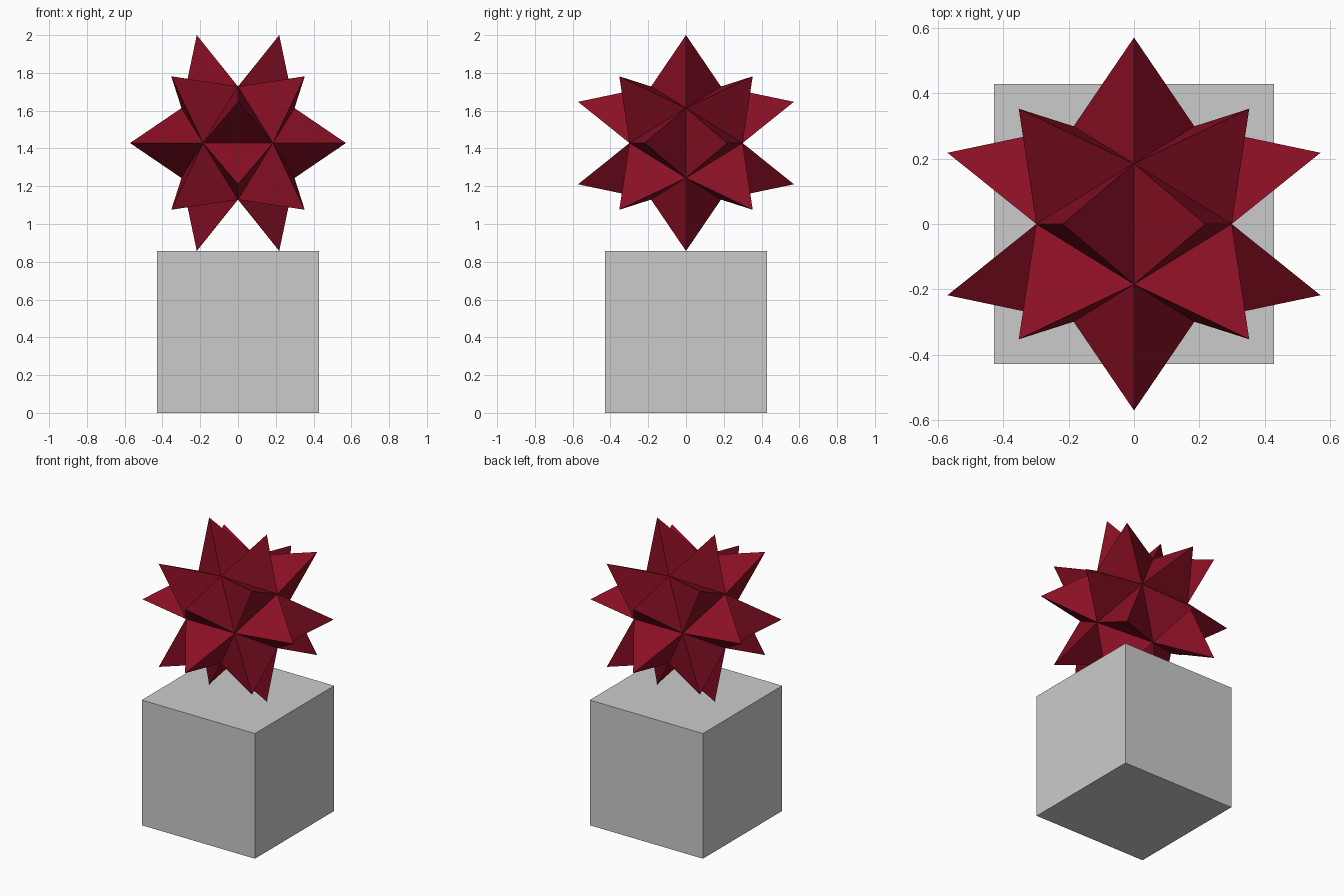
import bpy, bmesh, math
from mathutils import Vector

if "Cube" in bpy.data.objects:
    bpy.data.objects.remove(bpy.data.objects["Cube"])

PHI = (1 + math.sqrt(5)) / 2
SIDE = 6 / 7            # pedestal edge length
REACH = 4 / 7           # half width of the star
CENTRE = SIDE + REACH   # star centre height
VALLEY = 0.185          # short coordinate of the valley points


def material(name, rgb):
    m = bpy.data.materials.new(name)
    m.diffuse_color = (*rgb, 1)
    m.use_nodes = True
    m.node_tree.nodes["Principled BSDF"].inputs["Base Color"].default_value = m.diffuse_color
    return m


def add_object(name, bm, mat, z):
    bmesh.ops.recalc_face_normals(bm, faces=bm.faces)
    me = bpy.data.meshes.new(name)
    bm.to_mesh(me)
    bm.free()
    me.materials.append(mat)
    ob = bpy.data.objects.new(name, me)
    ob.location.z = z
    bpy.context.collection.objects.link(ob)
    return ob


grey = material("light grey", (0.60, 0.60, 0.60))
red = material("deep red", (0.254, 0.0048, 0.0176))

# Pedestal cube
bm = bmesh.new()
bmesh.ops.create_cube(bm, size=SIDE)
add_object("pedestal", bm, grey, SIDE / 2)

# Star: icosahedral core, every face raised into a three-sided spike
bm = bmesh.new()
for a in (-VALLEY, VALLEY):
    for b in (-VALLEY * PHI, VALLEY * PHI):
        for p in ((0, a, b), (b, 0, a), (a, b, 0)):
            bm.verts.new(p)
bmesh.ops.convex_hull(bm, input=bm.verts[:])
tips = bmesh.ops.poke(bm, faces=bm.faces[:])["verts"]
tip_radius = REACH / PHI * math.sqrt(3)
for v in tips:
    v.co = v.co.normalized() * tip_radius
add_object("spiked_star", bm, red, CENTRE)
